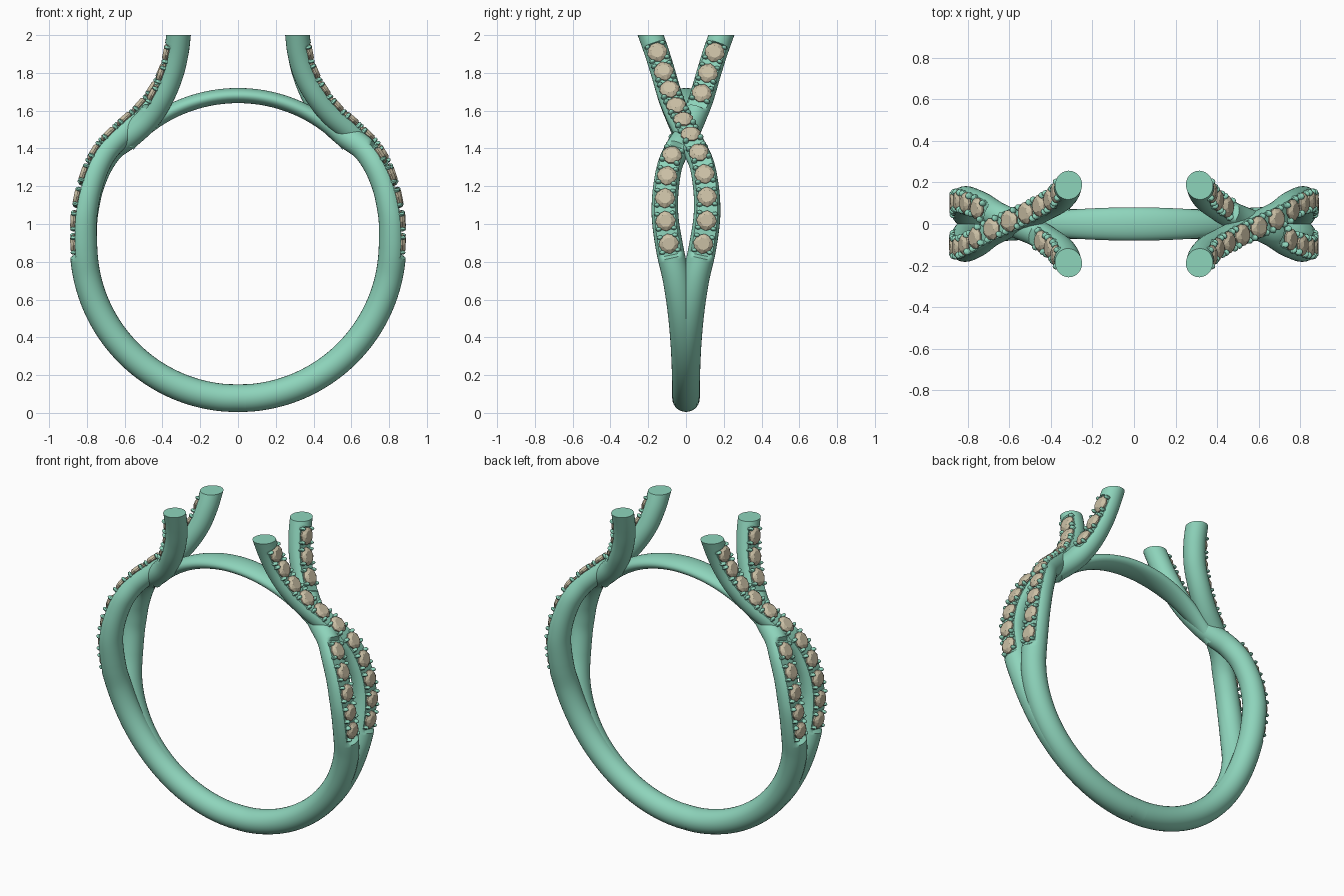
import bpy, bmesh
from math import sin, cos, pi, radians
from mathutils import Vector, Matrix

if "Cube" in bpy.data.objects:
    bpy.data.objects.remove(bpy.data.objects["Cube"])


def material(name, rgb):
    m = bpy.data.materials.new(name)
    m.diffuse_color = (*rgb, 1)
    m.use_nodes = True
    m.node_tree.nodes["Principled BSDF"].inputs["Base Color"].default_value = m.diffuse_color
    return m


METAL = material("green_metal", (0.27, 0.66, 0.50))
STONE = material("tan_stone", (0.60, 0.53, 0.38))
CZ = 0.895  # height of the ring centre


def finish(bm, name, mat, smooth=True):
    bmesh.ops.recalc_face_normals(bm, faces=bm.faces)
    me = bpy.data.meshes.new(name)
    bm.to_mesh(me)
    bm.free()
    me.materials.append(mat)
    ob = bpy.data.objects.new(name, me)
    bpy.context.collection.objects.link(ob)
    if smooth:
        bpy.ops.object.select_all(action='DESELECT')
        ob.select_set(True)
        bpy.context.view_layer.objects.active = ob
        bpy.ops.object.shade_smooth_by_angle(angle=radians(40))
    return ob


def opposite(ob, name):
    # half-turn copy for the other side of the ring
    c = ob.copy()
    c.name = name
    c.rotation_euler = (0, 0, pi)
    bpy.context.collection.objects.link(c)


def spline(pts, n=10):
    out = []
    p = [pts[0] * 2 - pts[1]] + pts + [pts[-1] * 2 - pts[-2]]
    for a, b, c, d in zip(p, p[1:], p[2:], p[3:]):
        for i in range(n):
            t = i / n
            out.append(0.5 * (2 * b + (c - a) * t + (2 * a - 5 * b + 4 * c - d) * t**2
                              + (3 * b - a - 3 * c + d) * t**3))
    return out + [pts[-1]]


def frames(path):
    # point, tangent, outward and sideways direction along a path
    res = []
    for i, p in enumerate(path):
        t = (path[min(i + 1, len(path) - 1)] - path[max(i - 1, 0)]).normalized()
        o = Vector((t.z, 0, -t.x)).normalized()
        res.append((p, t, o, t.cross(o)))
    return res


def sweep(bm, fr, section):
    rings = [[bm.verts.new(p + o * u + s * v) for u, v in section(p)] for p, t, o, s in fr]
    for a, b in zip(rings, rings[1:]):
        for j in range(len(a)):
            k = (j + 1) % len(a)
            bm.faces.new((a[j], a[k], b[k], b[j]))


def add_gem(bm, m):
    # octagonal cut stone: pavilion, girdle, crown, table
    def ring(r, h, rot):
        return [bm.verts.new(m @ Vector((r * cos(pi / 4 * i + rot), r * sin(pi / 4 * i + rot), h)))
                for i in range(8)]
    tip = bm.verts.new(m @ Vector((0, 0, -0.04)))
    g0, g1, tb = ring(0.054, 0, 0), ring(0.054, 0.008, 0), ring(0.033, 0.024, pi / 8)
    for i in range(8):
        k = (i + 1) % 8
        bm.faces.new((tip, g0[k], g0[i]))
        bm.faces.new((g0[i], g0[k], g1[k], g1[i]))
        bm.faces.new((g1[i], g1[k], tb[i]))
        bm.faces.new((g1[k], tb[k], tb[i]))
    bm.faces.new(tb)


def strand(name, upper, side, channels, rows):
    # lower half follows the ring circle and slowly splits sideways
    pts = []
    for d in range(-3, 88, 9):
        a = radians(d)
        pts.append(Vector((0.818 * sin(a), side * 0.095 * (max(d, 0) / 90)**4,
                           CZ - 0.818 * cos(a))))
    pts += [Vector((x, side * y, z)) for x, y, z in upper]
    fr = frames(spline(pts))

    def section(p):
        r = 0.073 - 0.008 * min(max((p.z - 0.9) / 0.5, 0), 1)
        cut = 0.6 if any(a < p.z < b for a, b in channels) else 1
        return [(min(cos(2 * pi * i / 28), cut) * r, sin(2 * pi * i / 28) * r) for i in range(28)]

    bm = bmesh.new()
    sweep(bm, fr, section)
    bmesh.ops.bisect_plane(bm, geom=bm.verts[:] + bm.edges[:] + bm.faces[:],
                           plane_co=(0, 0, 2), plane_no=(0, 0, 1), clear_outer=True)
    bmesh.ops.holes_fill(bm, edges=[e for e in bm.edges if e.is_boundary], sides=0)
    opposite(finish(bm, "right_" + name, METAL), "left_" + name)

    # stones spaced evenly by length, four prongs around each
    gems, prongs = bmesh.new(), bmesh.new()
    for z0, z1, n in rows:
        seg = [f for f in fr if z0 <= f[0].z <= z1]
        length = [0]
        for a, b in zip(seg, seg[1:]):
            length.append(length[-1] + (b[0] - a[0]).length)
        for i in range(n):
            want = length[-1] * i / (n - 1)
            k = min(range(len(seg)), key=lambda q: abs(length[q] - want))
            p, t, o, s = seg[k]
            p = p + t * (want - length[k])
            m = Matrix((t, s, o)).transposed().to_4x4()
            m.translation = p + o * 0.045
            add_gem(gems, m)
            for u in (-1, 1):
                for v in (-1, 1):
                    bmesh.ops.create_uvsphere(
                        prongs, u_segments=8, v_segments=6, radius=0.014,
                        matrix=m @ Matrix.Translation((0.04 * u, 0.041 * v, 0.003))
                        @ Matrix.Diagonal((0.85, 1.2, 1.5, 1)))
    opposite(finish(gems, f"right_{name}_stones", STONE, False), f"left_{name}_stones")
    opposite(finish(prongs, f"right_{name}_prongs", METAL), f"left_{name}_prongs")


# Strand passing over at the crossing
strand("over_strand",
       [(0.819, 0.107, 1.0), (0.808, 0.112, 1.1), (0.785, 0.105, 1.2), (0.745, 0.085, 1.31),
        (0.69, 0.045, 1.40), (0.60, 0.0, 1.49), (0.50, -0.045, 1.58), (0.42, -0.085, 1.68),
        (0.36, -0.118, 1.79), (0.328, -0.152, 1.9), (0.315, -0.187, 2.0), (0.312, -0.21, 2.06)],
       1, [(0.83, 1.95)], [(0.89, 1.9, 11)])

# Strand passing under, meeting the inner bridge
strand("under_strand",
       [(0.817, 0.107, 1.0), (0.803, 0.112, 1.1), (0.778, 0.105, 1.2), (0.73, 0.085, 1.31),
        (0.665, 0.045, 1.40), (0.57, 0.0, 1.47), (0.475, -0.04, 1.56), (0.405, -0.083, 1.67),
        (0.355, -0.118, 1.79), (0.328, -0.152, 1.9), (0.315, -0.187, 2.0), (0.312, -0.21, 2.06)],
       -1, [(0.83, 1.39), (1.6, 1.95)], [(0.89, 1.34, 5), (1.66, 1.9, 3)])

# Flattened bridge closing the ring at the top
bm = bmesh.new()
arc = [Vector((0.785 * sin(radians(d)), 0, CZ + 0.785 * cos(radians(d)))) for d in range(48, -49, -2)]
sweep(bm, frames(arc), lambda p: [(0.04 * cos(2 * pi * i / 28),
                                   (0.08 - 0.12 * p.x**2) * sin(2 * pi * i / 28)) for i in range(28)])
bmesh.ops.holes_fill(bm, edges=[e for e in bm.edges if e.is_boundary], sides=0)
finish(bm, "top_bridge", METAL)
